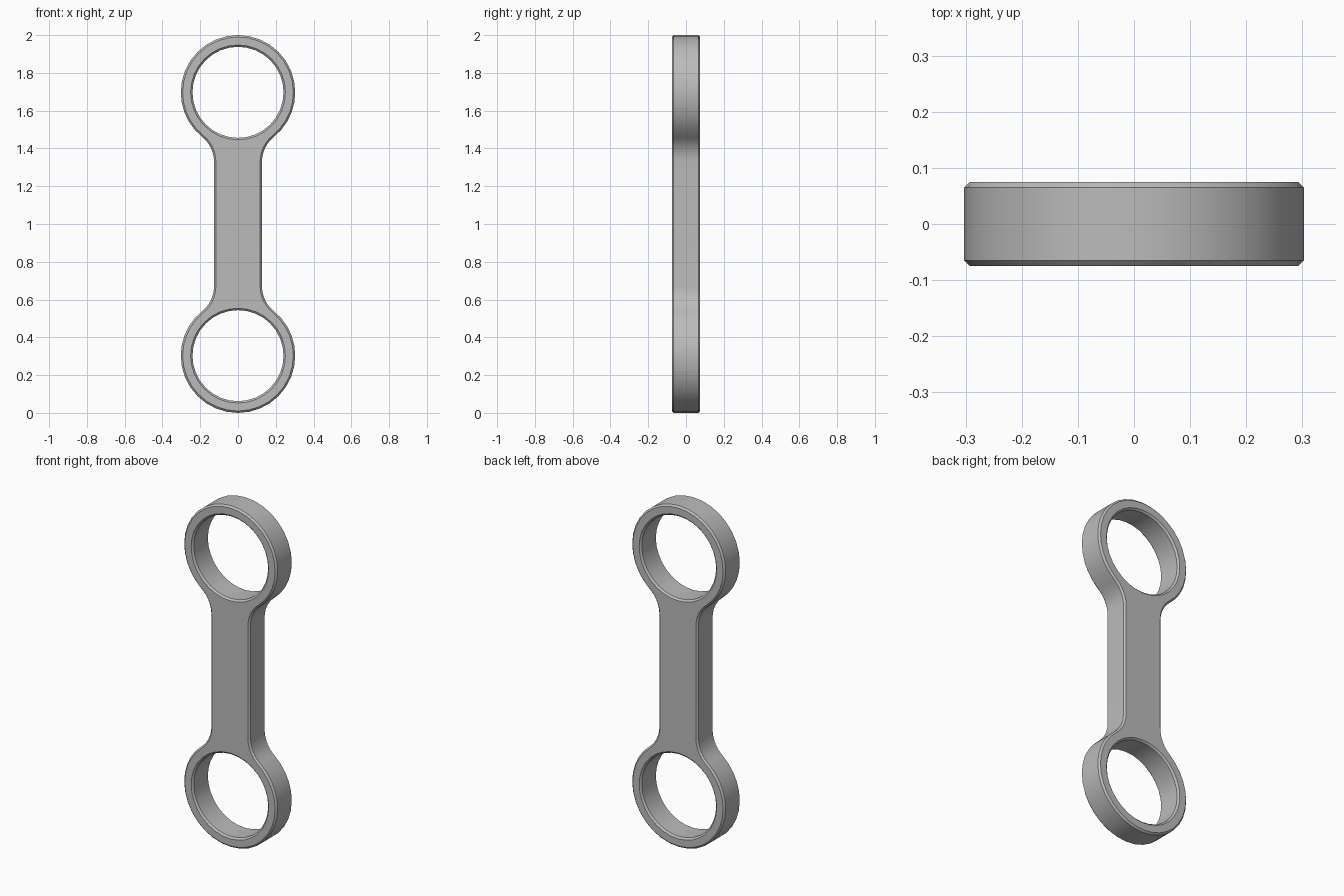
import bpy, bmesh
from math import sin, cos, pi, atan2, sqrt

cube = bpy.data.objects.get("Cube")
if cube:
    bpy.data.objects.remove(cube)

RING, HOLE, BAR = 0.303, 0.241, 0.127    # ring radii and bar half width
FILLET, HALF, BEVEL = 0.167, 0.075, 0.01  # neck fillet, half depth, chamfer
CENTRE = 1 - RING                        # ring distance from mid height
DROP = sqrt((RING + FILLET) ** 2 - (BAR + FILLET) ** 2)
NECK = atan2(DROP, BAR + FILLET)         # angle where ring meets fillet


def arc(cx, cz, radius, start, end, steps):
    angles = [start + (end - start) * i / steps for i in range(steps + 1)]
    return [(cx + radius * cos(a), cz + radius * sin(a)) for a in angles]


def outline(inset):
    """Dumbbell outline moved inwards by inset."""
    # Top right quarter: fillet from the bar, then ring up to the top
    quarter = arc(BAR + FILLET, CENTRE - DROP, FILLET + inset, pi, pi - NECK, 6)
    quarter += arc(0, CENTRE, RING - inset, -NECK, 0, 5)[1:]
    quarter += arc(0, CENTRE, RING - inset, 0, pi / 2, 8)[1:]
    top = quarter + [(-x, z) for x, z in quarter[-2::-1]]
    return top + [(-x, -z) for x, z in top]


def hole(side, grow):
    return arc(0, side * CENTRE, HOLE + grow, 0, 2 * pi, 32)[:-1]


def add_wall(bm, edge_loop, face_loop):
    """Chamfered wall through the depth; returns the two cap edge loops."""
    levels = [(-HALF, face_loop), (BEVEL - HALF, edge_loop),
              (HALF - BEVEL, edge_loop), (HALF, face_loop)]
    rows = [[bm.verts.new((x, y, z + 1)) for x, z in loop] for y, loop in levels]
    n = len(edge_loop)
    for low, high in zip(rows, rows[1:]):
        for i in range(n):
            j = (i + 1) % n
            bm.faces.new((low[i], low[j], high[j], high[i]))
    return [[bm.edges.get((row[i], row[(i + 1) % n])) for i in range(n)]
            for row in (rows[0], rows[-1])]


# Link body: outer wall, two hole walls, flat front and back
bm = bmesh.new()
walls = [add_wall(bm, outline(0), outline(BEVEL))]
walls += [add_wall(bm, hole(s, 0), hole(s, BEVEL)) for s in (-1, 1)]
for cap in (0, 1):
    edges = [e for wall in walls for e in wall[cap]]
    bmesh.ops.triangle_fill(bm, edges=edges, use_beauty=True)
bmesh.ops.recalc_face_normals(bm, faces=bm.faces)

mesh = bpy.data.meshes.new("connecting_link")
bm.to_mesh(mesh)
bm.free()
link = bpy.data.objects.new("connecting_link", mesh)
bpy.context.collection.objects.link(link)

# Plain grey metal
grey = bpy.data.materials.new("grey_metal")
grey.use_nodes = True
colour = (0.5, 0.5, 0.5, 1)
grey.diffuse_color = colour
grey.node_tree.nodes["Principled BSDF"].inputs["Base Color"].default_value = colour
mesh.materials.append(grey)

# Smooth curves with crisp chamfers
bpy.ops.object.select_all(action='DESELECT')
link.select_set(True)
bpy.context.view_layer.objects.active = link
bpy.ops.object.shade_smooth_by_angle(angle=pi / 6)
